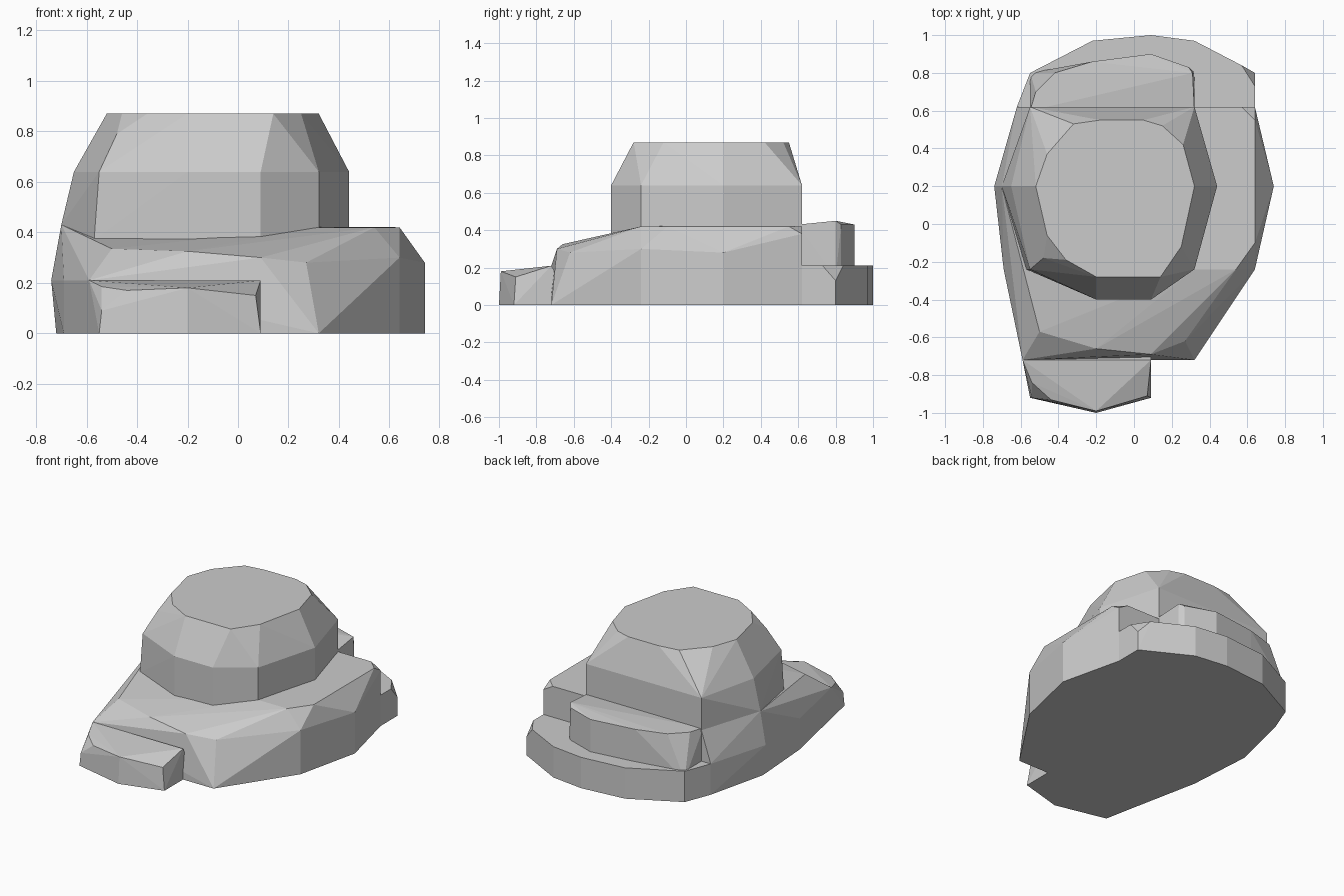
import bpy
import bmesh
from math import radians

default_cube = bpy.data.objects.get("Cube")
if default_cube:
    bpy.data.objects.remove(default_cube, do_unlink=True)


def make_material(name, value):
    material = bpy.data.materials.new(name)
    material.use_nodes = True
    colour = (value, value, value, 1)
    material.diffuse_color = colour
    shader = next(n for n in material.node_tree.nodes if n.type == "BSDF_PRINCIPLED")
    shader.inputs["Base Color"].default_value = colour
    shader.inputs["Roughness"].default_value = 1
    return material


stone_grey = make_material("stone grey", .6)


def ring(height, outline):
    """Lift a flat outline to one height."""
    return [(x, y, height) for x, y in outline]


def make_stone(name, *point_groups):
    """Wrap one faceted convex boulder around groups of corner points."""
    mesh = bpy.data.meshes.new(name)
    bm = bmesh.new()
    for group in point_groups:
        for point in group:
            bm.verts.new(point)
    hull = bmesh.ops.convex_hull(bm, input=list(bm.verts))
    unwanted = {item for key in ("geom_interior", "geom_unused")
                for item in hull[key] if isinstance(item, bmesh.types.BMVert)}
    bmesh.ops.delete(bm, geom=list(unwanted), context="VERTS")
    # merge coplanar triangles into broad flat facets
    bmesh.ops.dissolve_limit(bm, angle_limit=radians(2),
                             verts=list(bm.verts), edges=list(bm.edges))
    bmesh.ops.recalc_face_normals(bm, faces=list(bm.faces))
    bm.to_mesh(mesh)
    bm.free()
    mesh.materials.append(stone_grey)
    stone = bpy.data.objects.new(name, mesh)
    bpy.context.scene.collection.objects.link(stone)
    return stone


# Upper boulder: upright wall, sloping shoulder, flat crown
wall = [(-.2, -.4), (.09, -.4), (.32, -.24), (.44, .2), (.32, .62),
        (-.55, .62), (-.65, .2), (-.55, -.24)]
crown = [(-.2, -.28), (.14, -.28), (.25, -.12), (.32, .2), (.26, .42),
         (.15, .52), (.05, .55), (-.18, .55), (-.32, .53), (-.46, .37),
         (-.52, .2), (-.46, -.06), (-.36, -.19)]
shoulder_chip = [(-.48, -.18, .79)]
left_foot = [(-.57, -.24, .37), (-.7, .2, .43)]
make_stone("upper_boulder", ring(.3, wall[:6]), ring(.64, wall),
           ring(.87, crown), shoulder_chip, left_foot)

# Middle tier: wide base with a top that falls toward the front
footprint = [(-.59, -.72), (.32, -.72), (.64, -.24), (.74, .2),
             (.64, .62), (-.62, .62), (-.72, .2), (-.69, -.24)]
left_belt = [(-.59, -.72), (-.69, -.24), (-.74, .2), (-.62, .62)]
front_rim = [(-.5, -.57, .335), (-.2, -.66, .325), (.09, -.69, .3), (.27, -.62, .28)]
right_belt = [(.64, -.24, .3), (.74, .2, .28), (.64, .62, .38)]
flat_top = [(.32, -.24), (.54, -.24), (.64, -.1), (.64, .55), (.57, .62), (-.55, .62)]
make_stone("middle_tier", ring(0, footprint), ring(.21, left_belt), front_rim,
           right_belt, ring(.42, flat_top), left_foot)

# Front step
step_base = [(-.59, -.72), (-.55, -.92), (-.2, -1), (.09, -.92), (.09, -.6), (-.59, -.6)]
step_back = [(-.59, -.72), (.09, -.72)]
step_rim = [(-.54, -.84, .185), (-.44, -.93, .17), (-.54, -.92, .09),
            (-.2, -.99, .18), (.07, -.91, .15)]
make_stone("front_step", ring(0, step_base), ring(.21, step_back), step_rim)

# Low rear step with one chipped corner
rear_arc = [(.32, .97), (.09, 1), (-.22, .97), (-.55, .8), (-.62, .62), (-.6, .5), (.64, .5)]
chip = [(.57, .84), (.64, .73)]
make_stone("rear_step", ring(0, rear_arc + [(.64, .8)]),
           ring(.21, rear_arc + chip), [(.64, .8, .13)])

# Rear ledge standing on the low step
ledge_base = [(-.55, .6), (-.55, .8), (-.22, .86), (.09, .9), (.29, .83), (.32, .8), (.32, .6)]
ledge_rim = [(-.55, .6), (-.52, .7), (-.42, .8), (-.22, .86), (.09, .9), (.29, .83), (.32, .6)]
make_stone("rear_ledge", ring(.15, ledge_base), ring(.43, ledge_rim),
           [(.31, .8, .45)])
